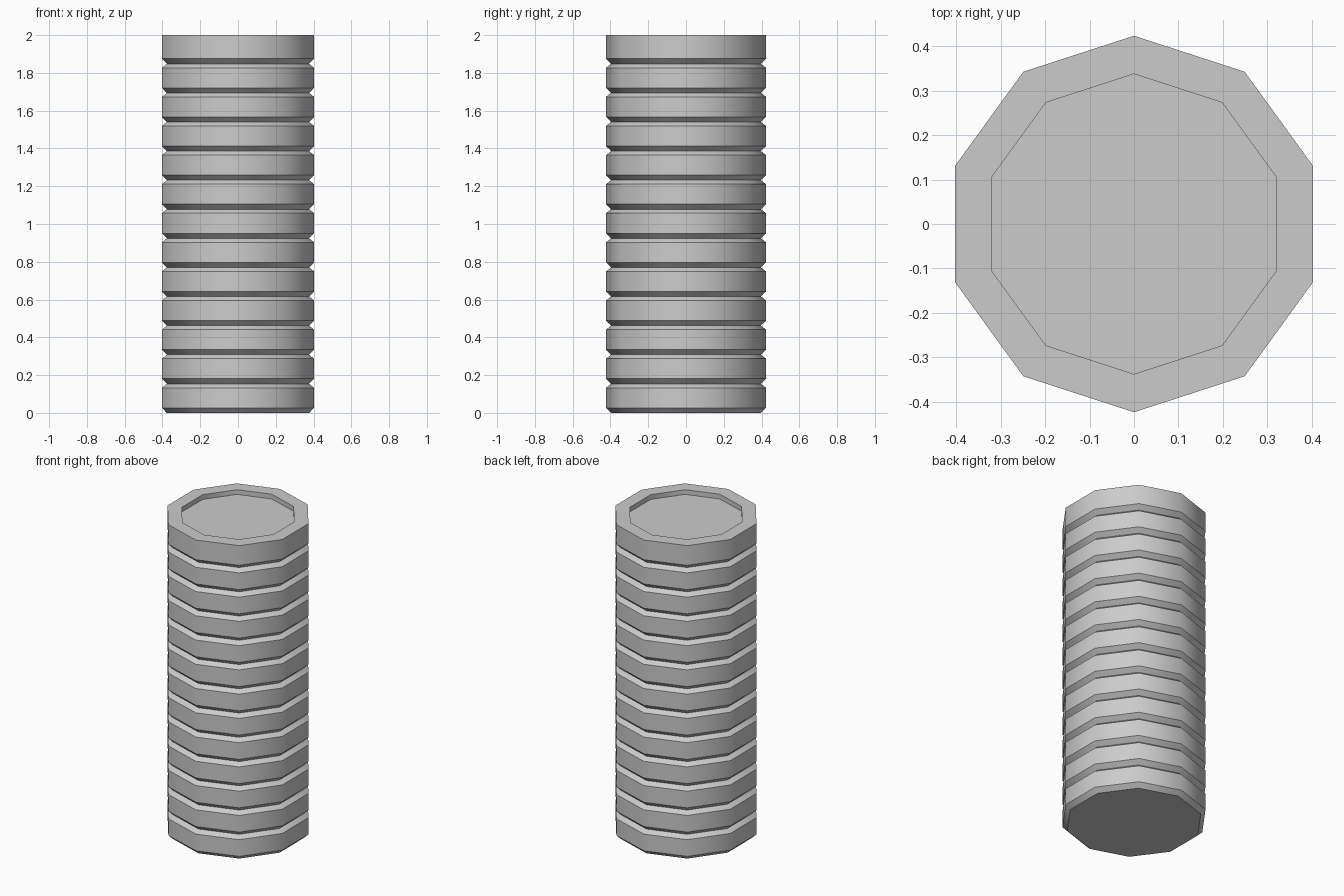
import bpy
import bmesh
import math

cube = bpy.data.objects.get("Cube")
if cube:
    bpy.data.objects.remove(cube, do_unlink=True)

SIDES = 10
RINGS = 13
PITCH = 0.154
HEIGHT = 2.0
OUTER, GROOVE, RECESS = 0.424, 0.396, 0.338
CHAMFER, SHOULDER, DEPTH = 0.027, 0.133, 0.03

# One flat colour for the whole column
grey = bpy.data.materials.new("mid grey")
grey.use_nodes = True
colour = (0.6, 0.6, 0.6, 1)
grey.diffuse_color = colour
grey.node_tree.nodes["Principled BSDF"].inputs["Base Color"].default_value = colour


def lathe(name, profile):
    """Sweep (radius, height) points round z and cap both ends."""
    bm = bmesh.new()
    loops = []
    for radius, z in profile:
        angles = [math.pi / 2 + math.tau * i / SIDES for i in range(SIDES)]
        loops.append([bm.verts.new((radius * math.cos(a), radius * math.sin(a), z))
                      for a in angles])
    for low, high in zip(loops, loops[1:]):
        for i in range(SIDES):
            j = (i + 1) % SIDES
            bm.faces.new((low[i], low[j], high[j], high[i]))
    bm.faces.new(reversed(loops[0]))
    bm.faces.new(loops[-1])
    mesh = bpy.data.meshes.new(name)
    bm.to_mesh(mesh)
    bm.free()
    mesh.materials.append(grey)
    obj = bpy.data.objects.new(name, mesh)
    bpy.context.collection.objects.link(obj)
    bpy.ops.object.select_all(action="DESELECT")
    obj.select_set(True)
    bpy.context.view_layer.objects.active = obj
    bpy.ops.object.shade_smooth_by_angle(angle=math.radians(40))
    return obj


# Stacked rings: chamfer out, straight wall, then slope into the next groove
profile = []
for ring in range(RINGS):
    base = ring * PITCH
    profile += [(GROOVE, base), (OUTER, base + CHAMFER)]
    if ring < RINGS - 1:
        profile.append((OUTER, base + SHOULDER))

# Plain top rim with a shallow sunken centre
profile += [(OUTER, HEIGHT), (RECESS, HEIGHT), (RECESS, HEIGHT - DEPTH)]
lathe("ribbed_column", profile)
